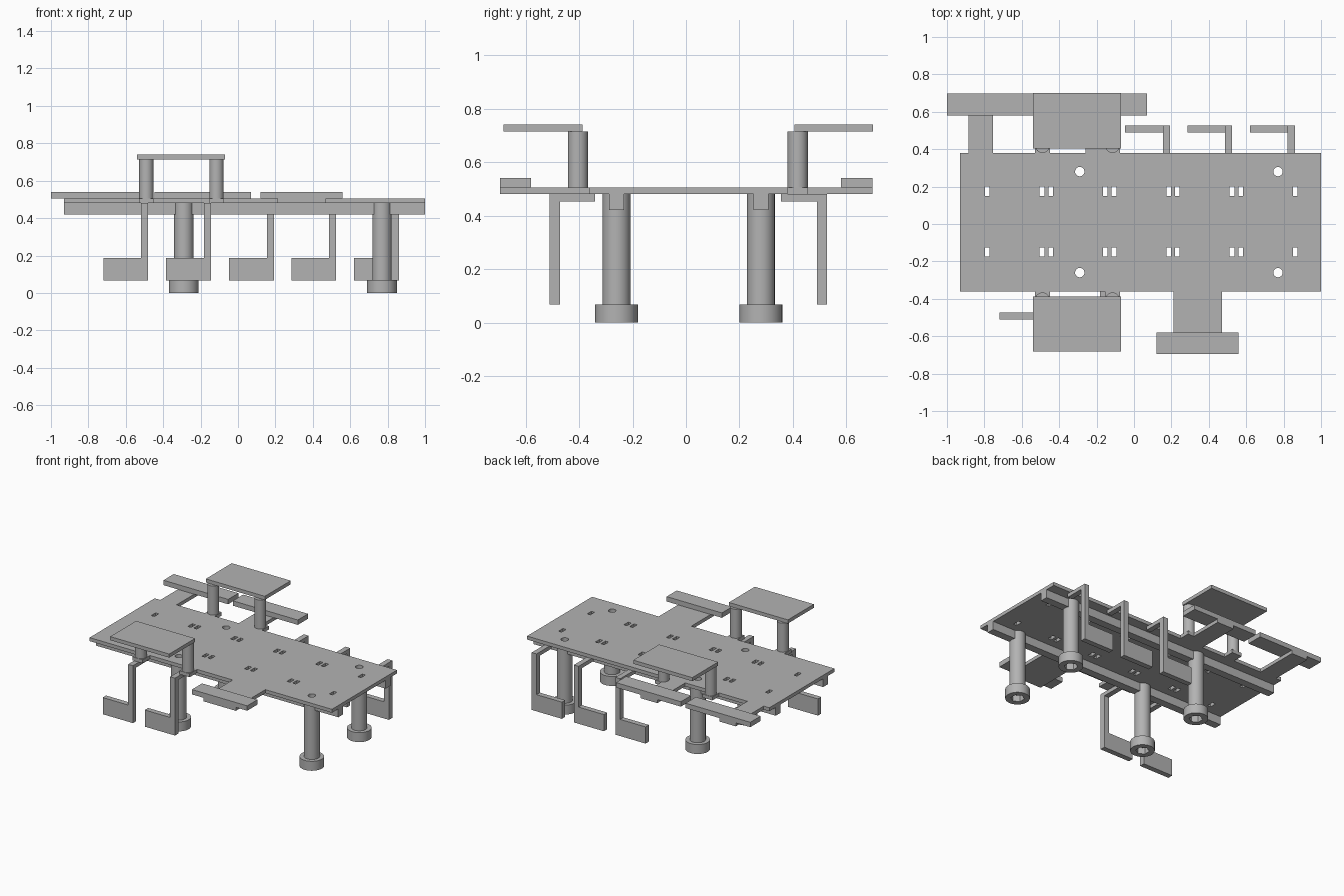
import bpy
import bmesh
import math
from mathutils import Matrix, Vector

cube = bpy.data.objects.get("Cube")
if cube:
    bpy.data.objects.remove(cube, do_unlink=True)

grey = bpy.data.materials.new("plain grey")
grey.use_nodes = True
colour = (0.45, 0.45, 0.45, 1)
grey.diffuse_color = colour
grey.node_tree.nodes["Principled BSDF"].inputs["Base Color"].default_value = colour


def finish(name, bm, smooth=False):
    bmesh.ops.recalc_face_normals(bm, faces=bm.faces)
    mesh = bpy.data.meshes.new(name)
    bm.to_mesh(mesh)
    bm.free()
    mesh.materials.append(grey)
    ob = bpy.data.objects.new(name, mesh)
    bpy.context.collection.objects.link(ob)
    if smooth:
        shade(ob)
    return ob


def shade(ob):
    bpy.ops.object.select_all(action='DESELECT')
    ob.select_set(True)
    bpy.context.view_layer.objects.active = ob
    bpy.ops.object.shade_smooth_by_angle(angle=math.radians(35))


def add_box(bm, x, y, z):
    spans = (x, y, z)
    centre = Vector([(a + b) / 2 for a, b in spans])
    size = Matrix.Diagonal([b - a for a, b in spans] + [1])
    bmesh.ops.create_cube(bm, size=1, matrix=Matrix.Translation(centre) @ size)


def add_cylinder(bm, x, y, z, radius, sides=48):
    bmesh.ops.create_cone(bm, cap_ends=True, segments=sides, radius1=radius, radius2=radius,
                          depth=z[1] - z[0],
                          matrix=Matrix.Translation((x, y, (z[0] + z[1]) / 2)))


def box(name, x, y, z):
    bm = bmesh.new()
    add_box(bm, x, y, z)
    return finish(name, bm)


def prism(name, points, z):
    bm = bmesh.new()
    face = bm.faces.new([bm.verts.new((px, py, z[0])) for px, py in points])
    top = bmesh.ops.extrude_face_region(bm, geom=[face])["geom"]
    moved = [v for v in top if isinstance(v, bmesh.types.BMVert)]
    bmesh.ops.translate(bm, verts=moved, vec=(0, 0, z[1] - z[0]))
    return finish(name, bm)


def cut(ob, cutter):
    cutter.hide_render = True
    mod = ob.modifiers.new("holes", 'BOOLEAN')
    mod.operation = 'DIFFERENCE'
    mod.solver = 'EXACT'
    mod.object = cutter
    bpy.context.view_layer.objects.active = ob
    bpy.ops.object.modifier_apply(modifier=mod.name)


def stepped(steps, end):
    # turn (start x, edge y) steps into an outline edge
    points = []
    for i, (x, y) in enumerate(steps):
        stop = steps[i + 1][0] if i + 1 < len(steps) else end
        points += [(x, y), (stop, y)]
    return points


LEFT, RIGHT = -0.93, 1.0
BACK, FRONT = 0.38, -0.36
DECK = (0.48, 0.505)
LEG_X, LEG_Y = (-0.29, 0.77), (-0.26, 0.28)

# Deck with projecting arms and pillar tabs
back_edge = stepped([(LEFT, BACK), (-0.885, 0.697), (-0.755, BACK), (-0.53, 0.457), (-0.45, BACK),
                     (-0.26, 0.697), (-0.125, 0.457), (-0.075, BACK)], RIGHT)
front_edge = stepped([(LEFT, FRONT), (-0.53, -0.443), (-0.45, FRONT), (-0.155, -0.443),
                      (-0.075, FRONT), (0.21, -0.695), (0.47, FRONT)], RIGHT)
deck = prism("deck", front_edge + back_edge[::-1], DECK)

# Cutter for the slots and the bolt holes
bm = bmesh.new()
for y in (-0.15, 0.175):
    for i in range(6):
        for side in (-1, 1):
            x = -0.807 + 0.3385 * i + side * 0.023
            if -0.79 < x < 0.87:
                add_box(bm, (x - 0.0125, x + 0.0125), (y - 0.025, y + 0.025), (0.4, 0.6))
for x in LEG_X:
    for y in LEG_Y:
        add_cylinder(bm, x, y, (-0.1, 0.6), 0.025, 32)
holes = finish("hole_cutter", bm)
cut(deck, holes)

# Rails under the deck
for label, y in zip(("front", "back"), LEG_Y):
    rail = box(label + "_rail", (LEFT, RIGHT), (y - 0.028, y + 0.028), (0.42, DECK[0]))
    cut(rail, holes)

# Hollow legs with hexagonal sockets in the feet
for x in LEG_X:
    for y in LEG_Y:
        bm = bmesh.new()
        add_cylinder(bm, x, y, (-0.05, 0.045), 0.045, 6)
        socket = finish("socket_cutter", bm)
        for name, z, radius in (("foot", (0, 0.068), 0.08), ("leg", (0.068, DECK[0]), 0.052)):
            bm = bmesh.new()
            add_cylinder(bm, x, y, z, radius)
            part = finish(name, bm)
            cut(part, holes)
            if name == "foot":
                cut(part, socket)
            shade(part)
        bpy.data.objects.remove(socket, do_unlink=True)
bpy.data.objects.remove(holes, do_unlink=True)

# Raised bars on the arms
for name, x, y in (("back_right_bar", (-1.0, -0.485), (0.58, 0.697)),
                   ("back_left_bar", (-0.447, 0.07), (0.58, 0.697)),
                   ("front_bar", (0.12, 0.56), (-0.695, -0.58))):
    box(name, x, y, (DECK[1], 0.54))

# Raised tables on pillars
for label, y, span in (("front", -0.404, (-0.683, -0.388)), ("back", 0.418, (0.405, 0.7))):
    box(label + "_table", (-0.54, -0.07), span, (0.714, 0.74))
    for x in (-0.49, -0.115):
        bm = bmesh.new()
        add_cylinder(bm, x, y, (DECK[1], 0.714), 0.038)
        finish(label + "_pillar", bm, True)

# Hanging brackets: arm, post and paddle
for label, outer, inner, ends in (("front", -0.51, -0.34, (-0.48, -0.145)),
                                  ("back", 0.527, 0.355, (0.193, 0.525, 0.86))):
    thick = math.copysign(0.038, outer)
    post_y = sorted((outer, outer - thick))
    arm_y = sorted((outer - thick, inner))
    for x in ends:
        bm = bmesh.new()
        add_box(bm, (x - 0.038, x), arm_y, (0.453, DECK[0]))
        add_box(bm, (x - 0.038, x), post_y, (0.067, DECK[0]))
        add_box(bm, (x - 0.24, x - 0.038), post_y, (0.067, 0.187))
        finish(label + "_bracket", bm)
